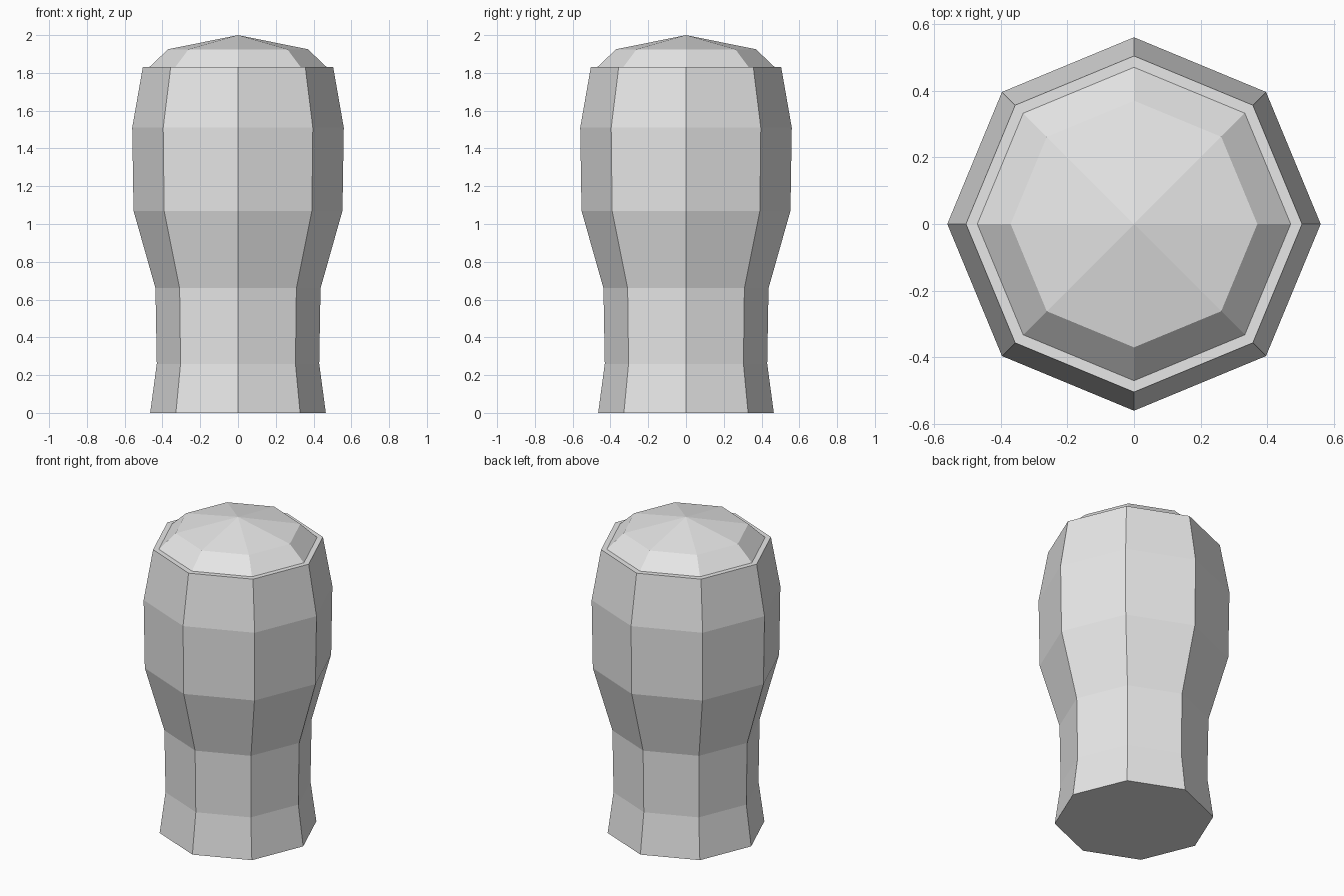
import bpy
import bmesh
from math import cos, sin, pi

SIDES = 8

cube = bpy.data.objects.get("Cube")
if cube:
    bpy.data.objects.remove(cube, do_unlink=True)

grey = bpy.data.materials.new("light grey")
grey.use_nodes = True
colour = (0.8, 0.8, 0.8, 1)
grey.diffuse_color = colour
grey.node_tree.nodes["Principled BSDF"].inputs["Base Color"].default_value = colour


def lathe(name, profile, base=False, peak=None):
    """Stack eight-sided rings of (radius, height), with optional base and peak."""
    bm = bmesh.new()
    rings = [[bm.verts.new((r * cos(2 * pi * i / SIDES), r * sin(2 * pi * i / SIDES), z))
              for i in range(SIDES)] for r, z in profile]
    for low, high in zip(rings, rings[1:]):
        for i in range(SIDES):
            j = (i + 1) % SIDES
            bm.faces.new((low[i], low[j], high[j], high[i]))
    if base:
        bm.faces.new(rings[0][::-1])
    if peak is not None:
        tip = bm.verts.new((0, 0, peak))
        for i in range(SIDES):
            bm.faces.new((rings[-1][i], rings[-1][(i + 1) % SIDES], tip))
    mesh = bpy.data.meshes.new(name)
    bm.to_mesh(mesh)
    bm.free()
    mesh.materials.append(grey)
    obj = bpy.data.objects.new(name, mesh)
    bpy.context.collection.objects.link(obj)
    return obj


# Waisted tumbler with a flat rim
lathe("glass", [(0.465, 0), (0.43, 0.26), (0.437, 0.66), (0.553, 1.07),
                (0.56, 1.51), (0.504, 1.83), (0.47, 1.83)], base=True)

# Faceted foam dome rising from the rim
lathe("foam", [(0.47, 1.83), (0.37, 1.925)], peak=2)
